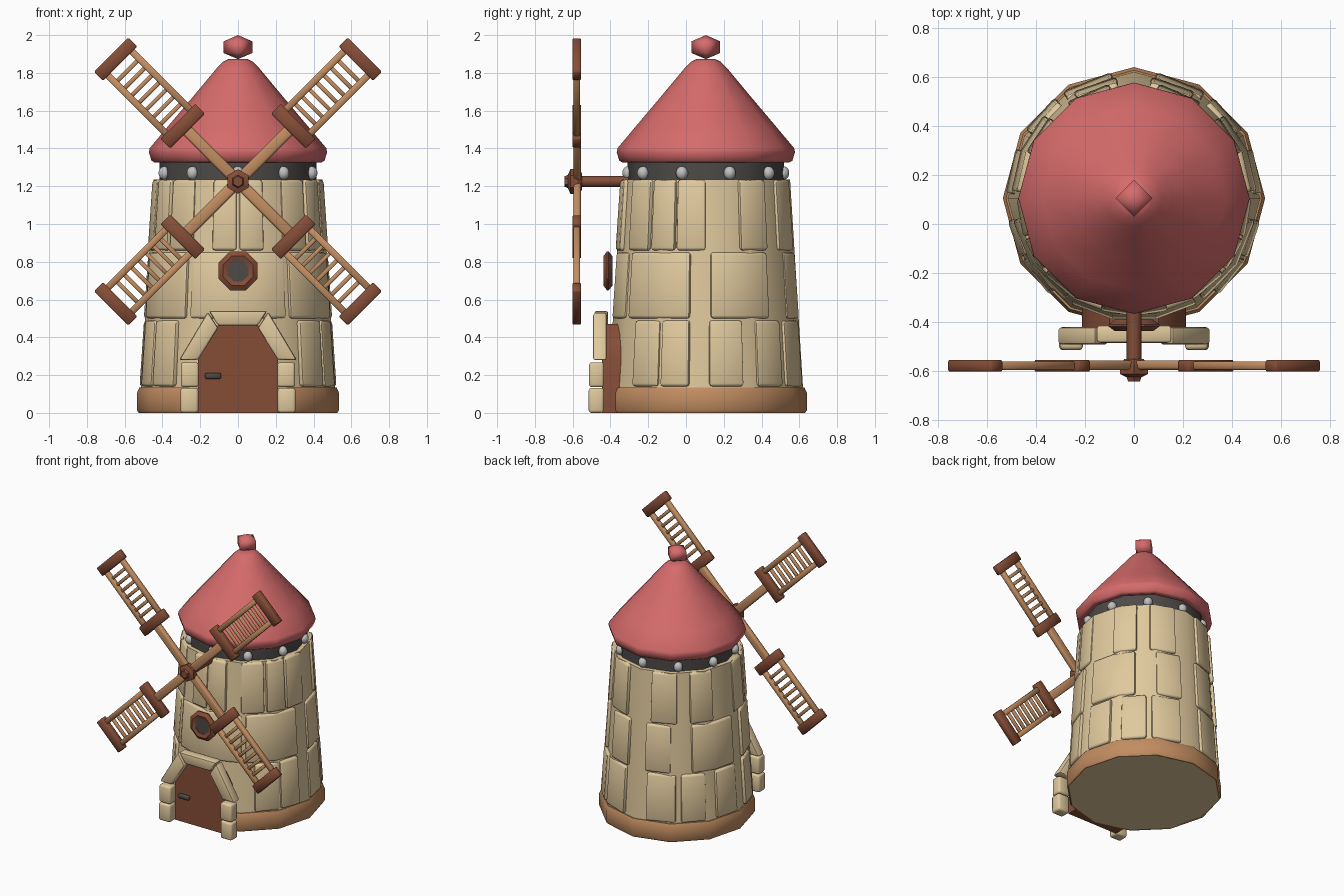
import bpy, bmesh, math
from mathutils import Matrix, Vector

if "Cube" in bpy.data.objects:
    bpy.data.objects.remove(bpy.data.objects["Cube"])

CY = 0.105  # tower axis in y


def srgb(r, g, b):
    f = lambda c: ((c / 255 + 0.055) / 1.055) ** 2.4 if c > 10 else c / 255 / 12.92
    return (f(r), f(g), f(b), 1)


def mat(name, *rgb):
    m = bpy.data.materials.new(name)
    m.diffuse_color = srgb(*rgb)
    m.use_nodes = True
    m.node_tree.nodes["Principled BSDF"].inputs["Base Color"].default_value = m.diffuse_color
    return m


STONE = mat("beige_stone", 224, 201, 157)
RED = mat("roof_red", 214, 107, 107)
WOOD = mat("light_wood", 194, 141, 97)
BROWN = mat("dark_wood", 133, 77, 55)
METAL = mat("dark_metal", 77, 74, 71)
STUD = mat("pale_metal", 192, 192, 193)


def finish(name, bm, m, angle=40, bevel=0.0, segs=1):
    bmesh.ops.recalc_face_normals(bm, faces=bm.faces)
    if bevel:
        edges = [e for e in bm.edges if e.is_manifold and e.calc_face_angle(0) > math.radians(35)]
        bmesh.ops.bevel(bm, geom=edges, offset=bevel, segments=segs, affect='EDGES', profile=0.5)
    me = bpy.data.meshes.new(name)
    bm.to_mesh(me)
    bm.free()
    me.materials.append(m)
    me.shade_smooth()
    me.set_sharp_from_angle(angle=math.radians(angle))
    ob = bpy.data.objects.new(name, me)
    bpy.context.collection.objects.link(ob)
    return ob


def lathe(name, prof, n, m, mtx=Matrix.Translation((0, CY, 0)), cap0=True, cap1=True, angle=40, loop=False):
    """Revolve (radius, height) points around local z."""
    bm = bmesh.new()
    rings = []
    for r, z in prof:
        rings.append([bm.verts.new(mtx @ Vector((r * math.sin(2 * math.pi * i / n),
                      -r * math.cos(2 * math.pi * i / n), z))) for i in range(n)])
    pairs = list(zip(rings, rings[1:])) + ([(rings[-1], rings[0])] if loop else [])
    for a, b in pairs:
        for i in range(n):
            j = (i + 1) % n
            bm.faces.new((a[i], a[j], b[j], b[i]))
    if cap0 and not loop:
        bm.faces.new(rings[0][::-1])
    if cap1 and not loop:
        bm.faces.new(rings[-1])
    bmesh.ops.remove_doubles(bm, verts=bm.verts, dist=1e-5)
    return finish(name, bm, m, angle)


def box(name, x0, x1, y0, y1, z0, z1, m, mtx=Matrix(), bevel=0.006, segs=1):
    bm = bmesh.new()
    bmesh.ops.create_cube(bm, size=1)
    bmesh.ops.scale(bm, vec=(x1 - x0, y1 - y0, z1 - z0), verts=bm.verts)
    bmesh.ops.translate(bm, vec=((x0 + x1) / 2, (y0 + y1) / 2, (z0 + z1) / 2), verts=bm.verts)
    bmesh.ops.transform(bm, matrix=mtx, verts=bm.verts)
    return finish(name, bm, m, 50, bevel, segs)


def prism(name, pts, y0, y1, m, bevel=0.0):
    """Extrude an x-z outline along y."""
    bm = bmesh.new()
    a = [bm.verts.new((x, y0, z)) for x, z in pts]
    b = [bm.verts.new((x, y1, z)) for x, z in pts]
    bm.faces.new(a)
    bm.faces.new(b[::-1])
    for i in range(len(pts)):
        j = (i + 1) % len(pts)
        bm.faces.new((a[i], b[i], b[j], a[j]))
    return finish(name, bm, m, 40, bevel, 2)


# tower core and wooden plinth
lathe("tower_core", [(0.518, 0), (0.514, 0.14), (0.446, 1.235)], 12, STONE)
lathe("plinth", [(0.505, 0), (0.525, 0), (0.535, 0.015), (0.535, 0.105), (0.522, 0.135), (0.49, 0.135)],
      12, WOOD, loop=True)


# raised wall stones: bevelled arcs, in degrees from the front
def stone(name, a0, a1, z0, z1):
    bm = bmesh.new()
    n = max(1, math.ceil((a1 - a0) / 24))
    cols = []
    for i in range(n + 1):
        a = math.radians(a0 + (a1 - a0) * i / n)
        col = []
        for z, d in ((z0, -0.05), (z0, 0.02), (z1, 0.018), (z1, -0.05)):
            r = 0.505 - 0.062 * (z - 0.14) + d
            col.append(bm.verts.new((r * math.sin(a), CY - r * math.cos(a), z)))
        cols.append(col)
    for p, q in zip(cols, cols[1:]):
        for k in range(4):
            bm.faces.new((p[k], p[(k + 1) % 4], q[(k + 1) % 4], q[k]))
    bm.faces.new(cols[0])
    bm.faces.new(cols[-1][::-1])
    finish(name, bm, STONE, 50, 0.016, 2)


ROWS = [
    (0.14, 0.49, [(41, 61), (62, 80), (92, 113), (122, 142), (146, 170)]),
    (0.50, 0.85, [(34, 80), (93, 133), (150, 172)]),
    (0.86, 1.235, [(0.7, 17), (30, 50), (52, 69.5), (70.5, 90), (113, 134), (145, 168)]),
]
for r, (z0, z1, spans) in enumerate(ROWS):
    for i, (a0, a1) in enumerate(spans):
        stone(f"wall_stone_{r}_{i}_right", a0, a1, z0, z1)
        stone(f"wall_stone_{r}_{i}_left", -a1, -a0, z0, z1)
stone("wall_stone_front", -31, 31, 0.50, 0.85)

# metal collar with round studs
lathe("collar", [(0.40, 1.215), (0.415, 1.225), (0.415, 1.33), (0.40, 1.34)], 12, METAL)
for i in range(10):
    a = math.radians(36 * i)
    bm = bmesh.new()
    bmesh.ops.create_uvsphere(bm, u_segments=10, v_segments=7, radius=0.036)
    bmesh.ops.scale(bm, vec=(0.9, 0.9, 1.0), verts=bm.verts)
    bmesh.ops.translate(bm, vec=(0.41 * math.sin(a), CY - 0.41 * math.cos(a), 1.27), verts=bm.verts)
    finish(f"collar_stud_{i}", bm, STUD, 60)

# conical roof with rounded shoulder, turned-in rim and finial
lathe("roof", [(0.38, 1.345), (0.44, 1.325), (0.458, 1.335), (0.472, 1.38), (0.467, 1.402), (0.375, 1.512),
               (0.25, 1.66), (0.16, 1.768), (0.115, 1.822), (0.078, 1.86), (0.05, 1.873)], 12, RED, angle=60)
lathe("roof_finial", [(0, 1.873), (0.076, 1.905), (0.076, 1.967), (0, 2.0)], 4, RED,
      cap0=False, cap1=False, angle=100)

# sails: four copies about the hub
HZ = 1.225
for k in range(4):
    M = Matrix.Translation((0, 0, HZ)) @ Matrix.Rotation(math.radians(45 + 90 * k), 4, 'Y')
    box(f"sail_arm_{k}", -0.03, 0.03, -0.595, -0.557, 0, 0.40, WOOD, M, 0.012, 2)
    box(f"sail_inner_bar_{k}", -0.131, 0.131, -0.602, -0.555, 0.378, 0.45, BROWN, M)
    box(f"sail_outer_bar_{k}", -0.128, 0.128, -0.602, -0.555, 0.882, 0.95, BROWN, M)
    for s in (-1, 1):
        box(f"sail_rail_{k}_{s}", s * 0.09 - 0.018, s * 0.09 + 0.018, -0.595, -0.56, 0.44, 0.89, WOOD, M)
    for i in range(7):
        d = 0.45 + 0.432 * (i + 1) / 8
        box(f"sail_rung_{k}_{i}", -0.09, 0.09, -0.588, -0.566, d - 0.011, d + 0.011, WOOD, M, 0.004)

# axle and hub, turned along -y
OUT = Matrix.Rotation(math.radians(90), 4, 'X')  # local z points to -y
AX = Matrix.Translation((0, 0, HZ)) @ OUT
lathe("axle", [(0.03, 0.25), (0.03, 0.6)], 8, BROWN, AX, angle=50)
lathe("hub", [(0.045, 0.55), (0.065, 0.575), (0.065, 0.612), (0.035, 0.625), (0.028, 0.642)],
      6, BROWN, AX, angle=30)

# round window: octagonal frame and dark pane
WIN = Matrix.Translation((0, 0, 0.752)) @ OUT @ Matrix.Rotation(math.radians(22.5), 4, 'Z')
lathe("window_frame", [(0.06, 0.40), (0.085, 0.39), (0.112, 0.41), (0.112, 0.418), (0.085, 0.437), (0.06, 0.428)],
      8, BROWN, WIN, loop=True, angle=30)
lathe("window_pane", [(0.064, 0.395), (0.064, 0.425)], 12, METAL, WIN)

# door with handle
prism("door", [(-0.212, 0), (0.212, 0), (0.212, 0.28), (0.195, 0.34), (0.15, 0.425), (0.1, 0.47),
               (-0.1, 0.47), (-0.15, 0.425), (-0.195, 0.34), (-0.212, 0.28)], -0.445, -0.335, BROWN)
box("door_handle", -0.175, -0.09, -0.465, -0.44, 0.18, 0.212, METAL)

# stone door surround
for s in (-1, 1):
    box(f"door_foot_stone_{s}", *sorted((s * 0.21, s * 0.305)), -0.515, -0.435, 0, 0.132, STONE,
        bevel=0.014, segs=2)
    box(f"door_jamb_stone_{s}", *sorted((s * 0.208, s * 0.302)), -0.513, -0.435, 0.136, 0.268, STONE,
        bevel=0.014, segs=2)
    prism(f"door_arch_stone_{s}", [(s * 0.312, 0.28), (s * 0.212, 0.28), (s * 0.105, 0.45), (s * 0.16, 0.535)],
          -0.492, -0.42, STONE, 0.012)
prism("door_keystone", [(-0.155, 0.54), (0.155, 0.54), (0.105, 0.462), (-0.105, 0.462)],
      -0.485, -0.412, STONE, 0.012)
